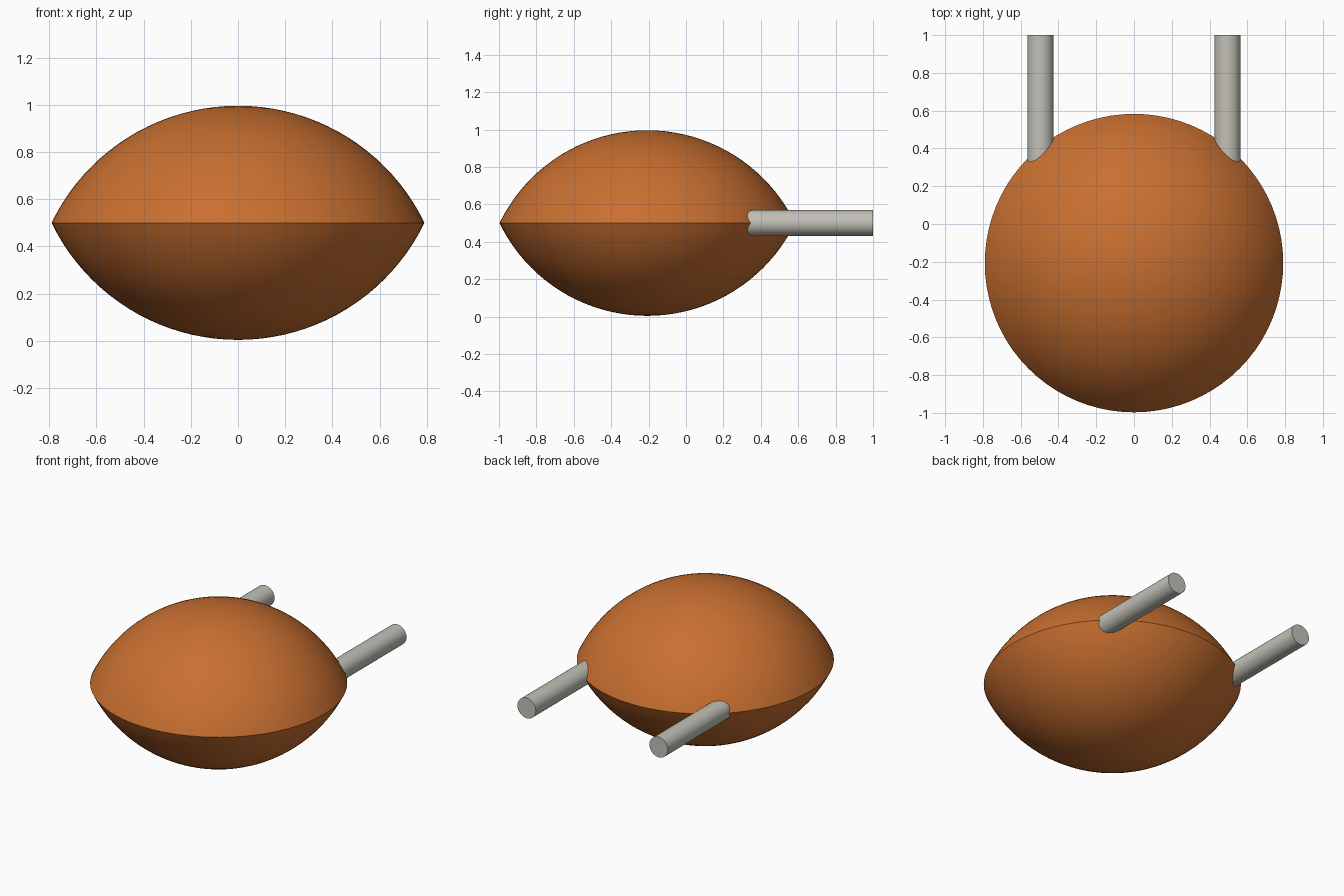
import bpy
import bmesh
import math
from mathutils import Matrix, Vector

cube = bpy.data.objects.get("Cube")
if cube:
    bpy.data.objects.remove(cube, do_unlink=True)


def make_material(name, rgb):
    mat = bpy.data.materials.new(name)
    mat.use_nodes = True
    mat.diffuse_color = (*rgb, 1)
    mat.node_tree.nodes["Principled BSDF"].inputs["Base Color"].default_value = (*rgb, 1)
    return mat


def add_object(name, bm, mat, location):
    bmesh.ops.recalc_face_normals(bm, faces=bm.faces)
    mesh = bpy.data.meshes.new(name)
    bm.to_mesh(mesh)
    bm.free()
    mesh.materials.append(mat)
    obj = bpy.data.objects.new(name, mesh)
    obj.location = location
    bpy.context.collection.objects.link(obj)
    bpy.ops.object.select_all(action="DESELECT")
    obj.select_set(True)
    bpy.context.view_layer.objects.active = obj
    bpy.ops.object.shade_smooth_by_angle(angle=math.radians(35))
    return obj


orange = make_material("burnt orange", (0.58, 0.16, 0.03))
grey = make_material("warm grey", (0.54, 0.53, 0.47))

RIM, CAP = 0.79, 0.496
CENTRE_Z = 0.5

# Lens body: two spherical caps meeting at a sharp rim
sphere_r = (RIM ** 2 + CAP ** 2) / (2 * CAP)
half_angle = math.asin(RIM / sphere_r)
drop = sphere_r - CAP
STEPS, SEGMENTS = 20, 80
upper = [Vector((sphere_r * math.sin(half_angle * i / STEPS), 0,
                 sphere_r * math.cos(half_angle * i / STEPS) - drop))
         for i in range(STEPS + 1)]
lower = [Vector((p.x, 0, -p.z)) for p in reversed(upper[:-1])]
bm = bmesh.new()
verts = [bm.verts.new(p) for p in upper + lower]
edges = [bm.edges.new(pair) for pair in zip(verts, verts[1:])]
bmesh.ops.spin(bm, geom=verts + edges, cent=(0, 0, 0), axis=(0, 0, 1),
               angle=math.tau, steps=SEGMENTS, use_merge=True)
bmesh.ops.remove_doubles(bm, verts=bm.verts, dist=0.0005)
add_object("lens_body", bm, orange, (0, -0.207, CENTRE_Z))

# Two parallel rods running out of the back
ROD_START, ROD_END = 0.0, 1.0
for side, x in (("left", 0.495), ("right", -0.495)):
    bm = bmesh.new()
    bmesh.ops.create_cone(bm, cap_ends=True, segments=32, radius1=0.069, radius2=0.069,
                          depth=ROD_END - ROD_START,
                          matrix=Matrix.Rotation(math.pi / 2, 4, "X"))
    add_object(side + "_rod", bm, grey, (x, (ROD_START + ROD_END) / 2, CENTRE_Z))
